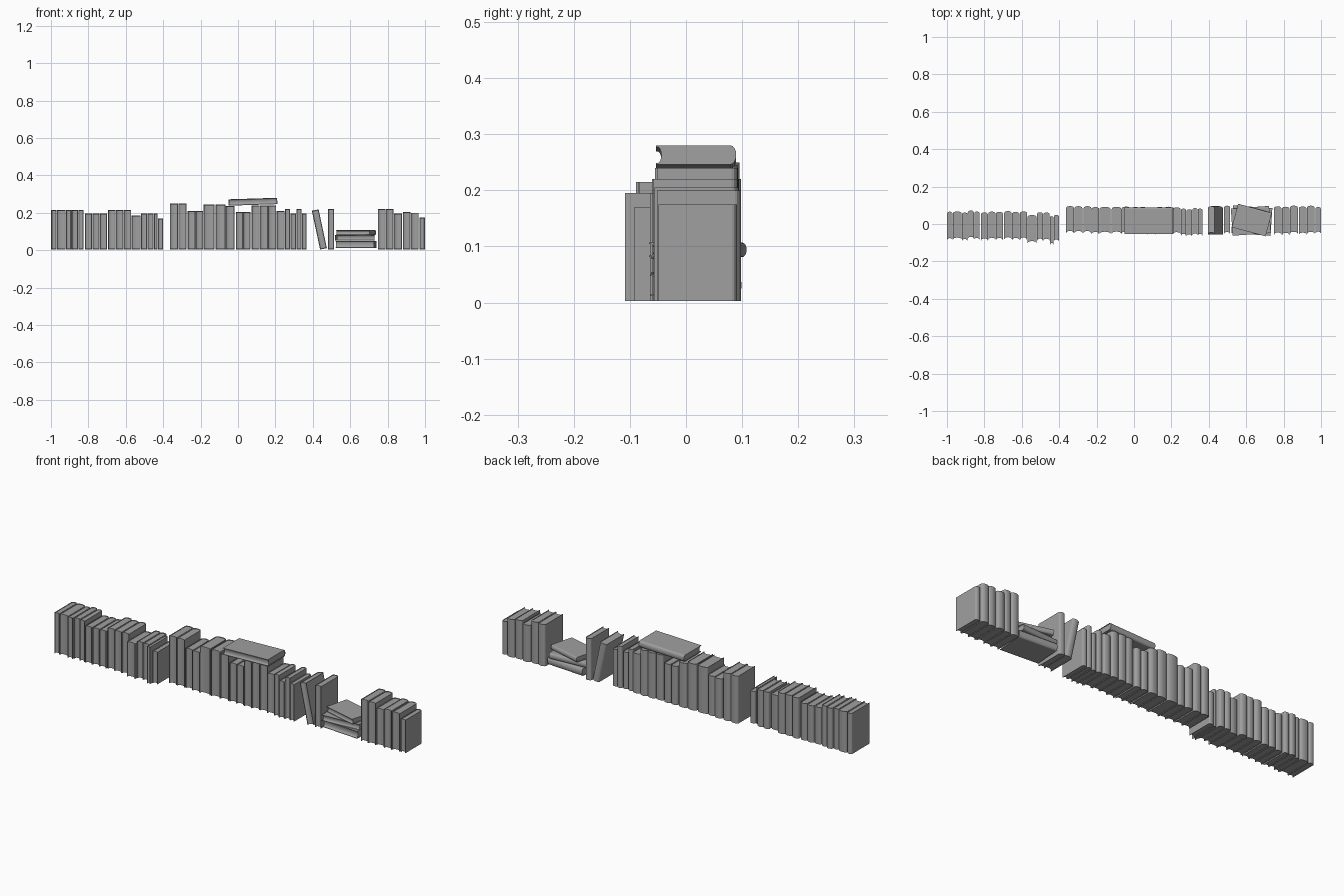
import bpy
import bmesh
import math
import random
from mathutils import Matrix

if "Cube" in bpy.data.objects:
    bpy.data.objects.remove(bpy.data.objects["Cube"], do_unlink=True)

random.seed(4)
BOARD = 0.0025   # cover thickness
STEPS = 8        # facets on a rounded spine

grey = bpy.data.materials.new("plain grey")
grey.use_nodes = True
colour = (0.35, 0.35, 0.35, 1)
grey.diffuse_color = colour
grey.node_tree.nodes["Principled BSDF"].inputs["Base Color"].default_value = colour


def bow(half, y, rise):
    """Curve running from -half to +half in x, bulging by rise in y."""
    points = []
    for i in range(STEPS + 1):
        angle = math.pi * i / STEPS
        points.append((-half * math.cos(angle), y + rise * math.sin(angle)))
    return points


def prism(bm, outline, low, high):
    """Extrude a flat outline upward."""
    bottom = [bm.verts.new((x, y, low)) for x, y in outline]
    top = [bm.verts.new((x, y, high)) for x, y in outline]
    bm.faces.new(bottom)
    bm.faces.new(top)
    for i in range(len(outline)):
        j = (i + 1) % len(outline)
        bm.faces.new((bottom[i], bottom[j], top[j], top[i]))


def book(name, thick, depth, height, matrix):
    """Hardback with a round spine at +y and a hollow fore edge at -y."""
    half, front = thick / 2, -depth / 2
    rise = min(thick * 0.3, 0.011)
    shoulder = depth / 2 - rise
    inner = half - BOARD
    bm = bmesh.new()
    # wrapped cover
    outside = [(-half, front)] + bow(half, shoulder, rise) + [(half, front)]
    inside = [(-inner, front)] + bow(inner, shoulder - BOARD, rise) + [(inner, front)]
    prism(bm, outside + inside[::-1], 0, height)
    # page block
    pages = bow(inner, shoulder - BOARD, rise)
    pages += bow(inner, front + BOARD, rise * 0.7)[::-1]
    prism(bm, pages, BOARD, height - BOARD)
    bmesh.ops.recalc_face_normals(bm, faces=bm.faces)
    mesh = bpy.data.meshes.new(name)
    bm.to_mesh(mesh)
    bm.free()
    mesh.materials.append(grey)
    obj = bpy.data.objects.new(name, mesh)
    obj.matrix_world = matrix
    bpy.context.collection.objects.link(obj)
    return obj


def row(name, depth, runs):
    """Upright books; each run is start x, end x, count, height, front y."""
    number = 0
    for start, end, count, height, front in runs:
        width = (end - start) / count
        for i in range(count):
            number += 1
            y = front + depth / 2 + random.uniform(-0.004, 0.004)
            place = Matrix.Translation((start + width * (i + 0.5), y, 0.003))
            book(f"{name}_{number}", width - 0.002, depth, height - 0.003, place)


def lying(name, centre, thick, depth, length, turn, tilt=0):
    """Book lying flat, turned about z and tilted about y."""
    place = (Matrix.Translation(centre)
             @ Matrix.Rotation(math.radians(turn), 4, "Z")
             @ Matrix.Rotation(math.radians(90 + tilt), 4, "Y")
             @ Matrix.Translation((0, 0, -length / 2)))
    book(name, thick, depth, length, place)


# upright rows
row("right_row_book", 0.15, [
    (-1.0, -0.97, 1, 0.215, -0.082), (-0.97, -0.92, 1, 0.215, -0.08),
    (-0.92, -0.89, 1, 0.215, -0.088), (-0.89, -0.855, 1, 0.215, -0.075),
    (-0.855, -0.825, 1, 0.215, -0.08), (-0.82, -0.70, 3, 0.195, -0.087),
    (-0.695, -0.57, 3, 0.215, -0.083), (-0.57, -0.52, 1, 0.185, -0.1),
    (-0.52, -0.45, 2, 0.195, -0.085), (-0.45, -0.43, 1, 0.195, -0.106)])
row("right_row_end_book", 0.14, [(-0.43, -0.40, 1, 0.17, -0.095)])
row("middle_row_book", 0.143, [
    (-0.365, -0.275, 2, 0.25, -0.05), (-0.27, -0.185, 2, 0.21, -0.05),
    (-0.185, -0.125, 1, 0.245, -0.05), (-0.12, -0.067, 1, 0.245, -0.052),
    (-0.067, -0.018, 1, 0.235, -0.052), (-0.013, 0.067, 2, 0.205, -0.054),
    (0.072, 0.205, 3, 0.24, -0.052), (0.205, 0.25, 1, 0.21, -0.054),
    (0.25, 0.28, 1, 0.22, -0.058), (0.28, 0.312, 1, 0.195, -0.064),
    (0.312, 0.34, 1, 0.22, -0.055), (0.34, 0.367, 1, 0.195, -0.064)])
row("left_row_book", 0.15, [
    (0.48, 0.515, 1, 0.22, -0.055), (0.747, 0.832, 2, 0.22, -0.056),
    (0.832, 0.877, 1, 0.195, -0.055), (0.88, 0.923, 1, 0.205, -0.057),
    (0.923, 0.967, 1, 0.2, -0.055)])
row("left_row_end_book", 0.14, [(0.97, 1.0, 1, 0.175, -0.052)])

# leaning book
lean = Matrix.Translation((0.457, 0.02, 0.007)) @ Matrix.Rotation(math.radians(-12), 4, "Y")
book("leaning_book", 0.037, 0.15, 0.212, lean)

# book lying across the middle row
lying("resting_book", (0.08, 0.018, 0.259), 0.034, 0.143, 0.26, 0, -1.8)

# loose stack
lying("stack_bottom_book", (0.63, 0.018, 0.031), 0.038, 0.148, 0.21, -4)
lying("stack_middle_book", (0.625, 0.017, 0.066), 0.03, 0.145, 0.205, 4)
lying("stack_top_book", (0.63, 0.021, 0.094), 0.026, 0.13, 0.187, -15)
